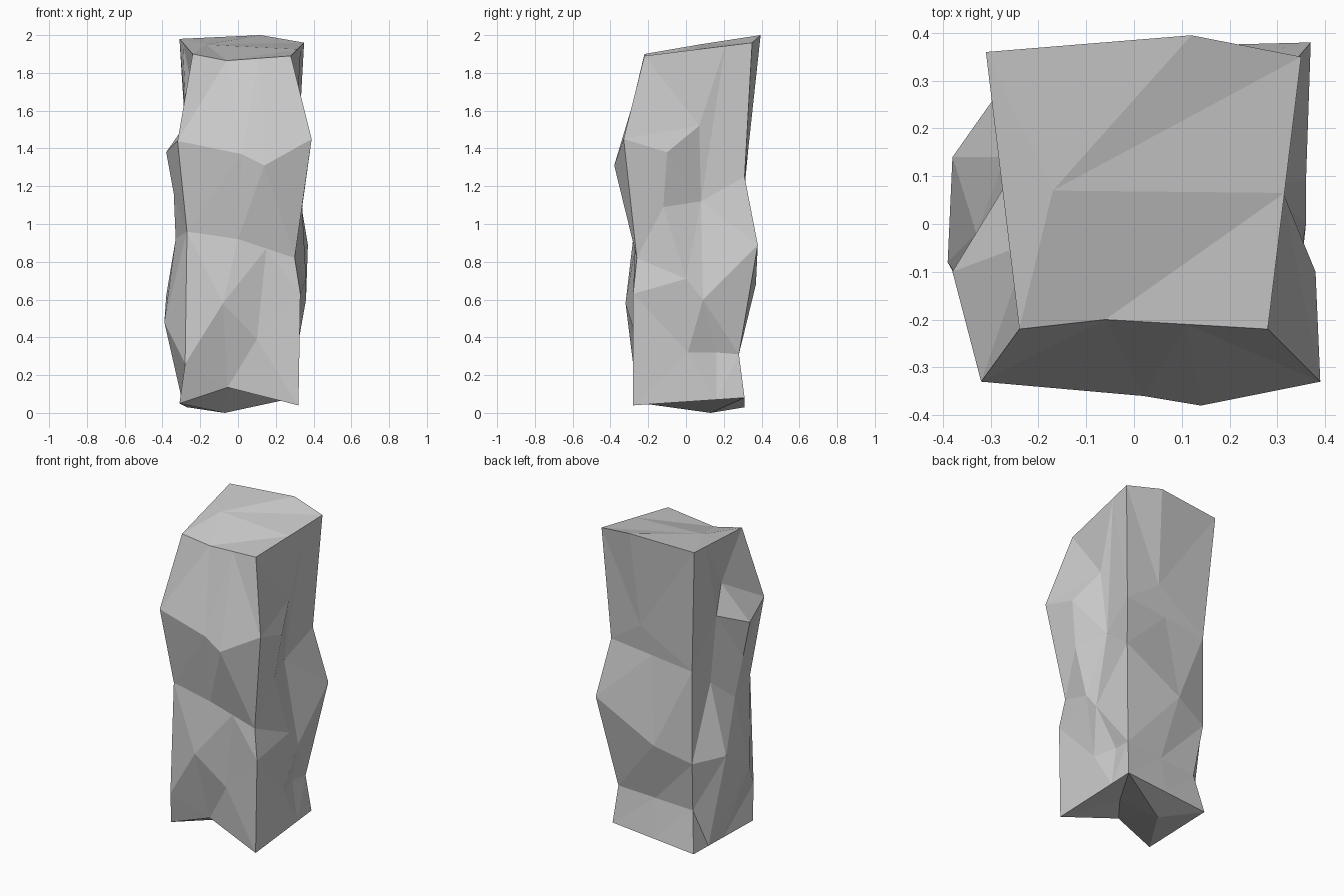
import bpy
import bmesh
from mathutils import Vector

# Remove the default object only
default_cube = bpy.data.objects.get("Cube")
if default_cube:
    bpy.data.objects.remove(default_cube, do_unlink=True)

UNIT = 0.01  # ridge points are written in hundredths
bm = bmesh.new()


def point(coords):
    return bm.verts.new(Vector(coords) * UNIT)


def midpoint(a, b):
    """Coordinates halfway between two vertices."""
    return (a.co + b.co) / (2 * UNIT)


def corner(*path):
    """A corner ridge of the rock, from foot to top."""
    return [point(p) for p in path]


def ridge(before, after, *bumps, foot_shift=Vector(), top_shift=Vector()):
    """A ridge whose foot and top lie halfway between two others."""
    foot = midpoint(before[0], after[0]) + foot_shift
    top = midpoint(before[-1], after[-1]) + top_shift
    return corner(foot, *bumps, top)


def stitch(left, right):
    """Fill the strip between two ridges, always taking the shorter diagonal."""
    i = j = 0
    while i < len(left) - 1 or j < len(right) - 1:
        if i == len(left) - 1:
            climb_right = True
        elif j == len(right) - 1:
            climb_right = False
        else:
            to_right = (left[i].co - right[j + 1].co).length
            to_left = (left[i + 1].co - right[j].co).length
            climb_right = to_right < to_left
        if climb_right:
            bm.faces.new((left[i], right[j], right[j + 1]))
            j += 1
        else:
            bm.faces.new((left[i], right[j], left[i + 1]))
            i += 1


def fan(hub, rim):
    """Fill triangles between a hub and an open rim."""
    for start, end in zip(rim, rim[1:]):
        bm.faces.new((hub, start, end))


def cap(main_hub, chip_hub, rim, first, last):
    """Close an end with a main hub and a second hub for the chipped part."""
    fan(chip_hub, rim[first:last + 1])
    fan(main_hub, rim[:first + 1] + [chip_hub] + rim[last:])


# Corner ridges
front_left = corner((-31, -23, 5), (-28, -28, 26), (-27, -26, 96), (-32, -33, 144), (-24, -22, 190))
front_right = corner((32, -28, 4), (33, -28, 63), (30, -26, 82), (39, -33, 145), (28, -22, 189))
back_right = corner((30, 31, 8), (28, 28, 31), (37, 38, 89), (31, 31, 125), (35, 35, 196))
back_left = corner((-27, 31, 3), (-23, 26, 28), (-26, 31, 60), (-26, 31, 119), (-31, 36, 198))

# Main ridge of each side, with the notches under the shoulders
front_main = ridge(front_left, front_right, (-8, -32, 58), (0, -28, 92), (2, -36, 137),
                   foot_shift=Vector((-6, 5, 9)), top_shift=Vector((-8, 2, -3)))
right_main = ridge(front_right, back_right,
                   (31, 1, 32), (36, 0, 71), (34, -12, 109), (38, -10, 138), (31, 7, 152))
back_main = ridge(back_right, back_left, midpoint(back_right[1], back_left[1]), (-3, 37, 68),
                  midpoint(back_right[3], back_left[3]), (9, 33, 140),
                  top_shift=Vector((10, 4, 3)))
left_main = ridge(back_left, front_left,
                  (-39, -8, 48), (-33, -2, 92), (-34, -9, 116), (-38, -10, 138), (-22, -4, 161))

# Smaller ridges beside the main ones
front_inner = ridge(front_main, front_right, (10, -26, 39),
                    midpoint(front_main[2], front_right[2]), (14, -38, 131))
right_inner = ridge(right_main, back_right, (27, 16, 32), (36, 9, 60), (27, 8, 112))
left_inner = ridge(back_left, left_main, (-38, 14, 62), (-27, 14, 106), (-27, 8, 146))

# Rock walls, counter-clockwise from the front left corner
walls = [front_left, front_main, front_inner, front_right, right_main, right_inner,
         back_right, back_main, back_left, left_inner, left_main, front_left]
for left, right in zip(walls, walls[1:]):
    stitch(left, right)

# Chipped top: a crest with a lower part beside the front right corner
tops = [wall[-1] for wall in walls]
start = walls.index(front_main)
cap(point((-17, 7, 195)), point(midpoint(front_main[-1], right_main[-1])),
    tops, start, walls.index(right_main))

# Underside: a low point near the back and a hollow behind the front
feet = [wall[0] for wall in walls]
cap(point((-7, 13, 0)), point((9, -2, 12)), feet, start, walls.index(back_right))

bmesh.ops.recalc_face_normals(bm, faces=bm.faces[:])
mesh = bpy.data.meshes.new("rock_pillar")
bm.to_mesh(mesh)
bm.free()

# Plain stone colour, flat shaded
stone = bpy.data.materials.new("stone_grey")
stone.use_nodes = True
grey = (0.6, 0.6, 0.6, 1)
stone.diffuse_color = grey
stone.node_tree.nodes["Principled BSDF"].inputs["Base Color"].default_value = grey
mesh.materials.append(stone)

rock = bpy.data.objects.new("rock_pillar", mesh)
bpy.context.scene.collection.objects.link(rock)
